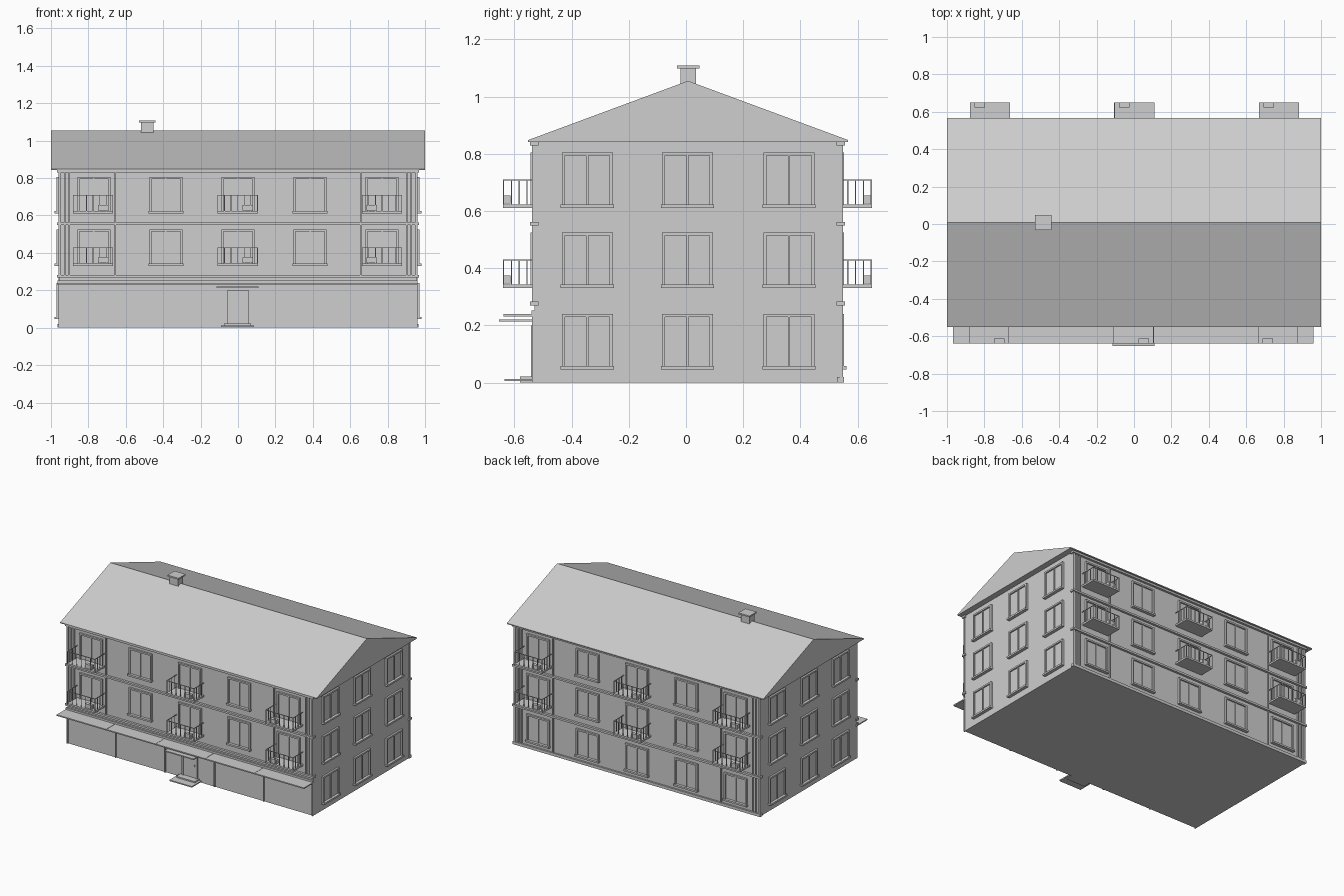
import bpy, bmesh, math
from mathutils import Matrix, Vector

if "Cube" in bpy.data.objects:
    bpy.data.objects.remove(bpy.data.objects["Cube"])

grey = bpy.data.materials.new("plain grey")
grey.diffuse_color = (0.62, 0.62, 0.62, 1)
grey.use_nodes = True
grey.node_tree.nodes["Principled BSDF"].inputs["Base Color"].default_value = grey.diffuse_color

CY = 0.005            # centre line of the building in y
HALF_D = 0.535        # half depth of the walls
HALF_W = 0.958        # half width of the walls
FLOORS = [0.05, 0.335, 0.615]
BAYS = [-0.77, -0.385, 0.0, 0.385, 0.77]
BALCONIES = [-0.775, -0.002, 0.77]


def finish(name, bm):
    bmesh.ops.recalc_face_normals(bm, faces=bm.faces[:])
    me = bpy.data.meshes.new(name)
    bm.to_mesh(me)
    bm.free()
    me.materials.append(grey)
    ob = bpy.data.objects.new(name, me)
    bpy.context.collection.objects.link(ob)
    return ob


def box(bm, x0, x1, y0, y1, z0, z1, m=Matrix()):
    c = Vector(((x0 + x1) / 2, (y0 + y1) / 2, (z0 + z1) / 2))
    s = Matrix.Diagonal((x1 - x0, y1 - y0, z1 - z0, 1))
    bmesh.ops.create_cube(bm, size=1, matrix=m @ Matrix.Translation(c) @ s)


def wall(angle, dist):
    """Local frame of a wall: x along it, -y outwards, y = 0 on its surface."""
    return (Matrix.Translation((0, CY, 0)) @ Matrix.Rotation(math.radians(angle), 4, 'Z')
            @ Matrix.Translation((0, -dist, 0)))


FRONT, BACK = wall(0, HALF_D), wall(180, HALF_D)
RIGHT, LEFT = wall(90, HALF_W), wall(-90, HALF_W)


def window(bm, m, u, z, w=0.178, h=0.19):
    a, b, t, d = u - w / 2, u + w / 2, 0.011, -0.013
    box(bm, a, a + t, d, 0.002, z, z + h, m)
    box(bm, b - t, b, d, 0.002, z, z + h, m)
    box(bm, a, b, d, 0.002, z + h - t, z + h, m)
    box(bm, a - 0.004, b + 0.004, -0.022, 0.002, z - 0.004, z + 0.008, m)   # sill
    box(bm, u - 0.004, u + 0.004, -0.009, 0.002, z, z + h, m)               # mullion
    box(bm, a + t, b - t, -0.003, 0.002, z, z + h - t, m)                   # glass


def balcony(bm, m, u, z, side):
    a, b, out, t = u - 0.108, u + 0.108, -0.11, 0.004
    box(bm, a, b, out, 0.0, z - 0.004, z + 0.008, m)
    # hand rail
    box(bm, a, b, out, out + t, z + 0.091, z + 0.095, m)
    for x in (a, b - t):
        box(bm, x, x + t, out, 0, z + 0.091, z + 0.095, m)
        for k in range(1, 4):
            y = out * k / 4
            box(bm, x, x + t, y, y + t, z, z + 0.092, m)
    # front bars
    for k in range(7):
        x = a + (b - a - t) * k / 6
        box(bm, x, x + t, out, out + t, z, z + 0.092, m)
    # planter
    p = u + side * 0.054
    box(bm, p - 0.028, p + 0.028, out + 0.004, out + 0.027, z + 0.012, z + 0.04, m)


# main walls
bm = bmesh.new()
box(bm, -HALF_W, HALF_W, CY - HALF_D, CY + HALF_D, 0, 0.845)
finish("walls", bm)

# gable roof as a solid prism
bm = bmesh.new()
profile = [(-0.552, 0.842), (0.567, 0.842), (0.567, 0.848), (0.007, 1.055), (-0.552, 0.848)]
face = bm.faces.new([bm.verts.new((-1, y, z)) for y, z in profile])
ext = bmesh.ops.extrude_face_region(bm, geom=[face])
bmesh.ops.translate(bm, vec=(2, 0, 0),
                    verts=[v for v in ext["geom"] if isinstance(v, bmesh.types.BMVert)])
finish("roof", bm)

# chimney with cap
bm = bmesh.new()
box(bm, -0.518, -0.452, -0.02, 0.035, 0.98, 1.1)
box(bm, -0.528, -0.442, -0.031, 0.047, 1.098, 1.108)
finish("chimney", bm)

# windows on all sides
for name, m, spots, floors in (("front_windows", FRONT, BAYS, FLOORS[1:]),
                               ("back_windows", BACK, BAYS, FLOORS),
                               ("right_windows", RIGHT, (-0.35, 0, 0.355), FLOORS),
                               ("left_windows", LEFT, (-0.355, 0, 0.35), FLOORS)):
    bm = bmesh.new()
    for u in spots:
        for z in floors:
            window(bm, m, u, z)
    finish(name, bm)

# balconies front and back
for name, m, sides in (("front_balconies", FRONT, (1, 1, -1)), ("back_balconies", BACK, (1, 1, 1))):
    bm = bmesh.new()
    for u, s in zip(BALCONIES, sides):
        for z in FLOORS[1:]:
            balcony(bm, m, u, z, s)
    finish(name, bm)

# floor bands and cornice
bm = bmesh.new()
for m in (FRONT, BACK):
    for z0, z1 in ((0.269, 0.283), (0.549, 0.562), (0.829, 0.843)):
        box(bm, -0.968, 0.968, -0.016, 0.014, z0, z1, m)
box(bm, -0.965, 0.965, -0.012, 0.012, 0, 0.02, BACK)
finish("floor_bands", bm)

# slim vertical ribs around the end bays
bm = bmesh.new()
for m, base in ((FRONT, 0.28), (BACK, 0)):
    for s in (-1, 1):
        for x, w in ((0.953, 0.014), (0.925, 0.008), (0.902, 0.008), (0.655, 0.008)):
            box(bm, s * x - w / 2, s * x + w / 2, -0.009, 0.002, base, 0.84, m)
finish("wall_ribs", bm)

# shop front: posts between the panels and a base strip
bm = bmesh.new()
SEAMS = (-0.58, -0.195, 0.19, 0.575)
for x in SEAMS + (-0.955, 0.955):
    box(bm, x - 0.004, x + 0.004, -0.008, 0.002, 0, 0.235, FRONT)
box(bm, -0.965, 0.96, -0.01, 0.002, 0.238, 0.252, FRONT)
finish("shop_front", bm)

# long canopy in separate panels
bm = bmesh.new()
edges = (-0.968,) + SEAMS + (0.962,)
for a, b in zip(edges, edges[1:]):
    box(bm, a + 0.001, b - 0.001, -0.638, -0.52, 0.231, 0.239)
finish("long_canopy", bm)

# entrance door, its canopy and steps
bm = bmesh.new()
for x in (-0.06, 0.05):
    box(bm, x, x + 0.01, -0.012, 0.002, 0.015, 0.2, FRONT)
box(bm, -0.06, 0.06, -0.012, 0.002, 0.19, 0.2, FRONT)
box(bm, -0.05, 0.05, -0.005, 0.002, 0.015, 0.19, FRONT)
box(bm, 0.034, 0.04, -0.012, 0, 0.1, 0.112, FRONT)
finish("entrance_door", bm)
bm = bmesh.new()
box(bm, -0.115, 0.11, -0.653, -0.52, 0.213, 0.221)
finish("door_canopy", bm)
bm = bmesh.new()
box(bm, -0.09, 0.085, -0.635, -0.52, 0.005, 0.013)
box(bm, -0.075, 0.07, -0.58, -0.52, 0.0, 0.022)
finish("entrance_steps", bm)
